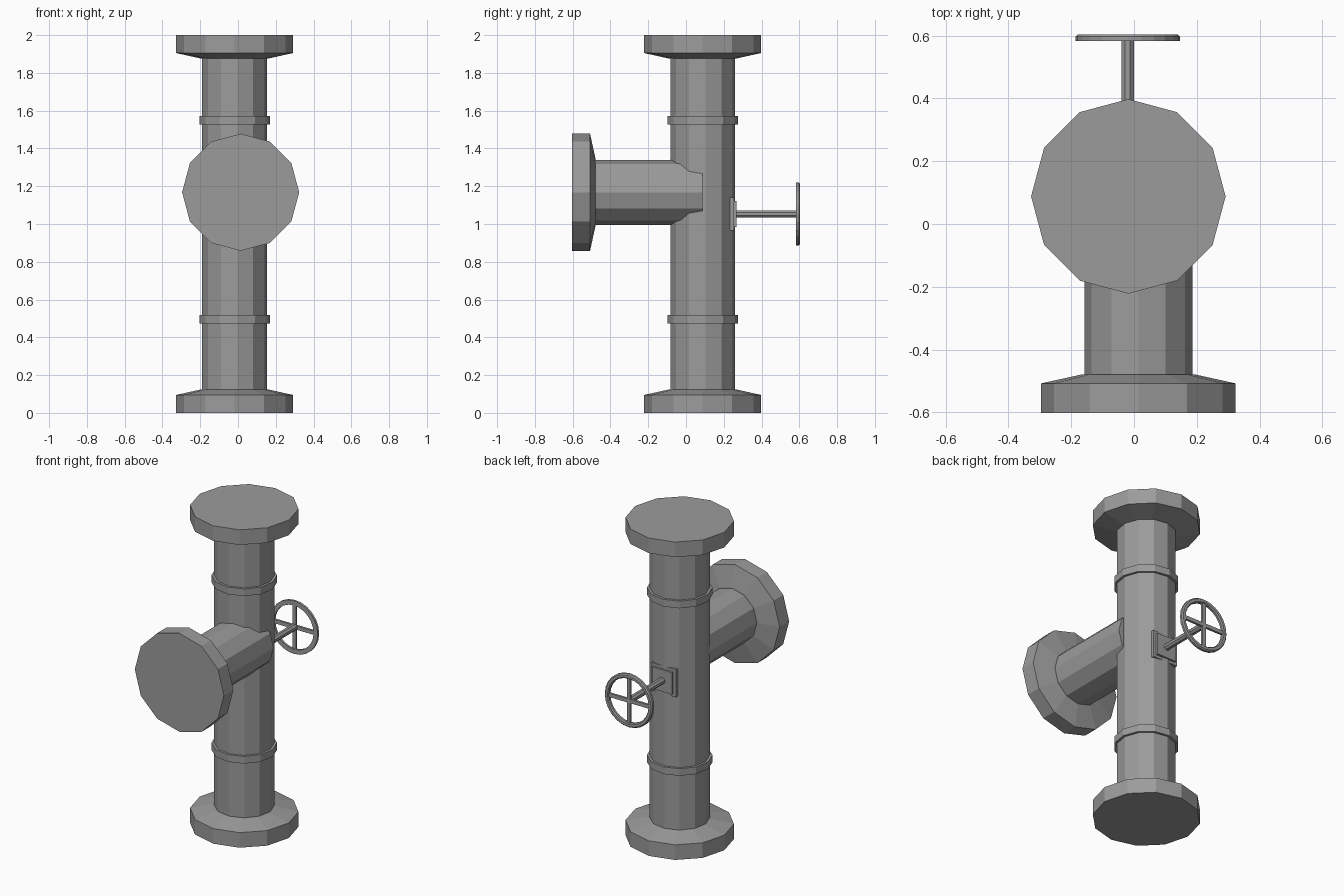
import bpy, bmesh
from math import sin, cos, tau, radians
from mathutils import Matrix, Vector

cube = bpy.data.objects.get("Cube")
if cube:
    bpy.data.objects.remove(cube)

metal = bpy.data.materials.new("grey metal")
metal.use_nodes = True
GREY = (0.33, 0.33, 0.33, 1)
metal.diffuse_color = GREY
metal.node_tree.nodes["Principled BSDF"].inputs["Base Color"].default_value = GREY

MAIN = Vector((-0.018, 0.088, 0))        # axis of the upright pipe
BRANCH = Vector((0.014, 0, 1.168))       # axis of the side pipe
VALVE = Vector((-0.02, 0, 1.053))        # axis of the valve stem
UPRIGHT = Matrix.Identity(4)
BACKWARD = Matrix.Rotation(radians(-90), 4, 'X')   # local z runs to +y


def finish(name, bm):
    bmesh.ops.recalc_face_normals(bm, faces=bm.faces)
    mesh = bpy.data.meshes.new(name)
    bm.to_mesh(mesh)
    bm.free()
    mesh.materials.append(metal)
    obj = bpy.data.objects.new(name, mesh)
    bpy.context.collection.objects.link(obj)
    return obj


def lathe(name, profile, origin, axis=UPRIGHT, sides=12, turn=0, closed=False):
    """Revolve (radius, height) points; open profiles get end caps."""
    bm = bmesh.new()
    rings = [[bm.verts.new((r * cos(tau * i / sides + radians(turn)),
                            r * sin(tau * i / sides + radians(turn)), h))
              for i in range(sides)] for r, h in profile]
    pairs = list(zip(rings, rings[1:]))
    if closed:
        pairs.append((rings[-1], rings[0]))
    else:
        bm.faces.new(rings[0])
        bm.faces.new(rings[-1])
    for a, b in pairs:
        for i in range(sides):
            j = (i + 1) % sides
            bm.faces.new((a[i], a[j], b[j], b[i]))
    bm.transform(Matrix.Translation(origin) @ axis)
    return finish(name, bm)


def box(name, centre, size):
    bm = bmesh.new()
    bmesh.ops.create_cube(bm, size=1)
    bm.transform(Matrix.Translation(centre) @ Matrix.Diagonal((*size, 1)))
    return finish(name, bm)


# Pipes
R = 0.172
lathe("main_pipe", [(R, 0.05), (R, 1.95)], MAIN, turn=5)
lathe("branch_pipe", [(R, -0.55), (R, 0.088)], BRANCH, BACKWARD)

# Flanges with a tapered collar
FLANGE = [(0.31, 0), (0.31, 0.095), (0.178, 0.124)]
lathe("bottom_flange", FLANGE, MAIN)
lathe("top_flange", [(r, 2 - h) for r, h in FLANGE], MAIN)
lathe("branch_flange", [(r, h - 0.603) for r, h in FLANGE], BRANCH, BACKWARD)

# Raised bands around the main pipe
for name, z in (("lower_band", 0.472), ("upper_band", 1.526)):
    lathe(name, [(0.187, z), (0.187, z + 0.045)], MAIN, turn=5)

# Valve mounting plates and stem
box("valve_base_plate", VALVE + Vector((0, 0.244, 0)), (0.174, 0.02, 0.174))
box("valve_top_plate", VALVE + Vector((0, 0.255, 0)), (0.138, 0.024, 0.138))
lathe("valve_stem", [(0.021, 0.25), (0.021, 0.598)], VALVE, BACKWARD, sides=8, turn=22.5)

# Handwheel rim and crossed spokes
RIM = [(0.138, 0.583), (0.167, 0.583), (0.167, 0.597), (0.16, 0.604), (0.144, 0.604), (0.138, 0.597)]
lathe("handwheel_rim", RIM, VALVE, BACKWARD, sides=24, closed=True)
HUB = VALVE + Vector((0, 0.593, 0))
box("handwheel_upright_spoke", HUB, (0.024, 0.014, 0.29))
box("handwheel_level_spoke", HUB, (0.29, 0.014, 0.024))
